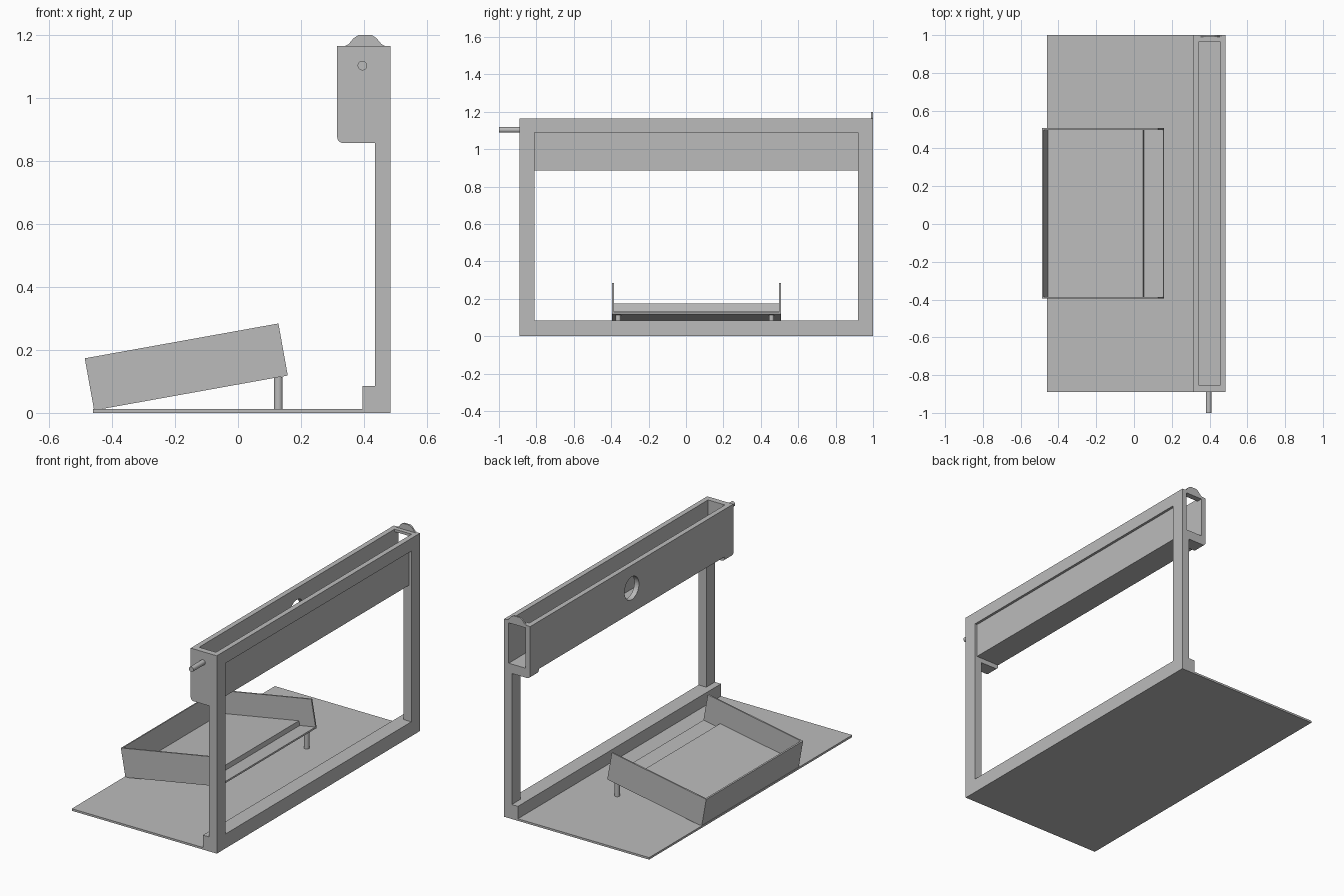
import bpy, bmesh, math
from mathutils import Vector

if "Cube" in bpy.data.objects:
    bpy.data.objects.remove(bpy.data.objects["Cube"], do_unlink=True)

grey = bpy.data.materials.new("plain grey")
grey.use_nodes = True
COLOUR = (0.5, 0.5, 0.5, 1)
grey.diffuse_color = COLOUR
grey.node_tree.nodes["Principled BSDF"].inputs["Base Color"].default_value = COLOUR


def finish(name, bm):
    bmesh.ops.recalc_face_normals(bm, faces=bm.faces)
    mesh = bpy.data.meshes.new(name)
    bm.to_mesh(mesh)
    bm.free()
    mesh.materials.append(grey)
    ob = bpy.data.objects.new(name, mesh)
    bpy.context.collection.objects.link(ob)
    return ob


def box(name, x, y, z):
    bm = bmesh.new()
    bmesh.ops.create_cube(bm, size=1)
    for v in bm.verts:
        v.co = Vector([(a + b) / 2 + c * (b - a) for (a, b), c in zip((x, y, z), v.co)])
    return finish(name, bm)


def prism(name, profile, y0, y1):
    """Extrude an x-z outline along y."""
    bm = bmesh.new()
    face = bm.faces.new([bm.verts.new((x, y0, z)) for x, z in profile])
    out = bmesh.ops.extrude_face_region(bm, geom=[face])
    moved = [g for g in out["geom"] if isinstance(g, bmesh.types.BMVert)]
    bmesh.ops.translate(bm, verts=moved, vec=(0, y1 - y0, 0))
    return finish(name, bm)


def cylinder(name, radius, length, centre, axis, sides=32):
    bm = bmesh.new()
    bmesh.ops.create_cone(bm, cap_ends=True, segments=sides,
                          radius1=radius, radius2=radius, depth=length)
    turn = Vector((0, 0, 1)).rotation_difference(Vector(axis)).to_matrix()
    for v in bm.verts:
        v.co = turn @ v.co + Vector(centre)
    return finish(name, bm)


def activate(ob):
    bpy.ops.object.select_all(action='DESELECT')
    ob.select_set(True)
    bpy.context.view_layer.objects.active = ob


def cut(ob, cutter):
    mod = ob.modifiers.new("cut", 'BOOLEAN')
    mod.operation = 'DIFFERENCE'
    mod.solver = 'EXACT'
    mod.object = cutter
    activate(ob)
    bpy.ops.object.modifier_apply(modifier=mod.name)
    bpy.data.objects.remove(cutter, do_unlink=True)


def smooth(ob):
    activate(ob)
    bpy.ops.object.shade_smooth_by_angle(angle=math.radians(30))


Y0, Y1 = -0.89, 1.0

# Base plate
box("base_plate", (-0.46, 0.395), (Y0, Y1), (0, 0.012))

# Frame and trough share one side outline, with a rounded lower corner
R = 0.02
corner = [(0.315 + R - R * math.cos(a), 0.857 + R - R * math.sin(a))
          for a in (math.pi / 2 * i / 6 for i in range(7))]
outline = [(0.395, 0), (0.485, 0), (0.485, 1.165), (0.315, 1.165), *corner,
           (0.435, 0.857), (0.435, 0.085), (0.395, 0.085)]
frame = prism("frame_and_trough", outline, Y0, Y1)

# Main opening, outer panel recess, trough cavity, end window, round hole
inner = (-0.81, 0.92)
cut(frame, box("opening", (0.2, 0.6), inner, (0.085, 0.885)))
cut(frame, box("recess", (0.47, 0.6), inner, (0.8, 1.09)))
cut(frame, box("cavity", (0.345, 0.455), (-0.855, 0.965), (0.912, 1.3)))
cut(frame, box("end_window", (0.345, 0.455), (0.9, 1.1), (0.912, 1.15)))
cut(frame, cylinder("hole", 0.067, 0.1, (0.33, 0.055, 1.03), (1, 0, 0), 48))

# Curved tab above the open trough end
tab = [(0.34, 1.165), (0.352, 1.172), (0.367, 1.19), (0.382, 1.2),
       (0.425, 1.2), (0.44, 1.19), (0.455, 1.172), (0.467, 1.165)]
prism("end_tab", tab, 0.99, Y1)

# Inlet pipe
smooth(cylinder("inlet_pipe", 0.015, 0.11, (0.395, -0.945, 1.103), (0, 1, 0)))

# Tilted tray, built flat and then turned about its low edge
LENGTH, HEIGHT, WALL = 0.625, 0.168, 0.009
T0, T1 = -0.395, 0.507
inside = (T0 + WALL, T1 - WALL)
tray = [
    box("tray_right_side", (0, LENGTH), (T0, T0 + WALL), (0, HEIGHT)),
    box("tray_left_side", (0, LENGTH), (T1 - WALL, T1), (0, HEIGHT)),
    box("tray_end_wall", (0, WALL), inside, (0, HEIGHT)),
    box("tray_floor", (WALL, LENGTH), inside, (0, WALL)),
    box("tray_raised_floor", (WALL, 0.52), inside, (WALL, 0.036)),
]
for part in tray:
    part.location = (-0.457, 0, 0.008)
    part.rotation_euler = (0, math.radians(-10.2), 0)

# Two legs under the high end of the tray
for name, y in (("right_leg", -0.362), ("left_leg", 0.457)):
    smooth(cylinder(name, 0.014, 0.102, (0.128, y, 0.063), (0, 0, 1)))
